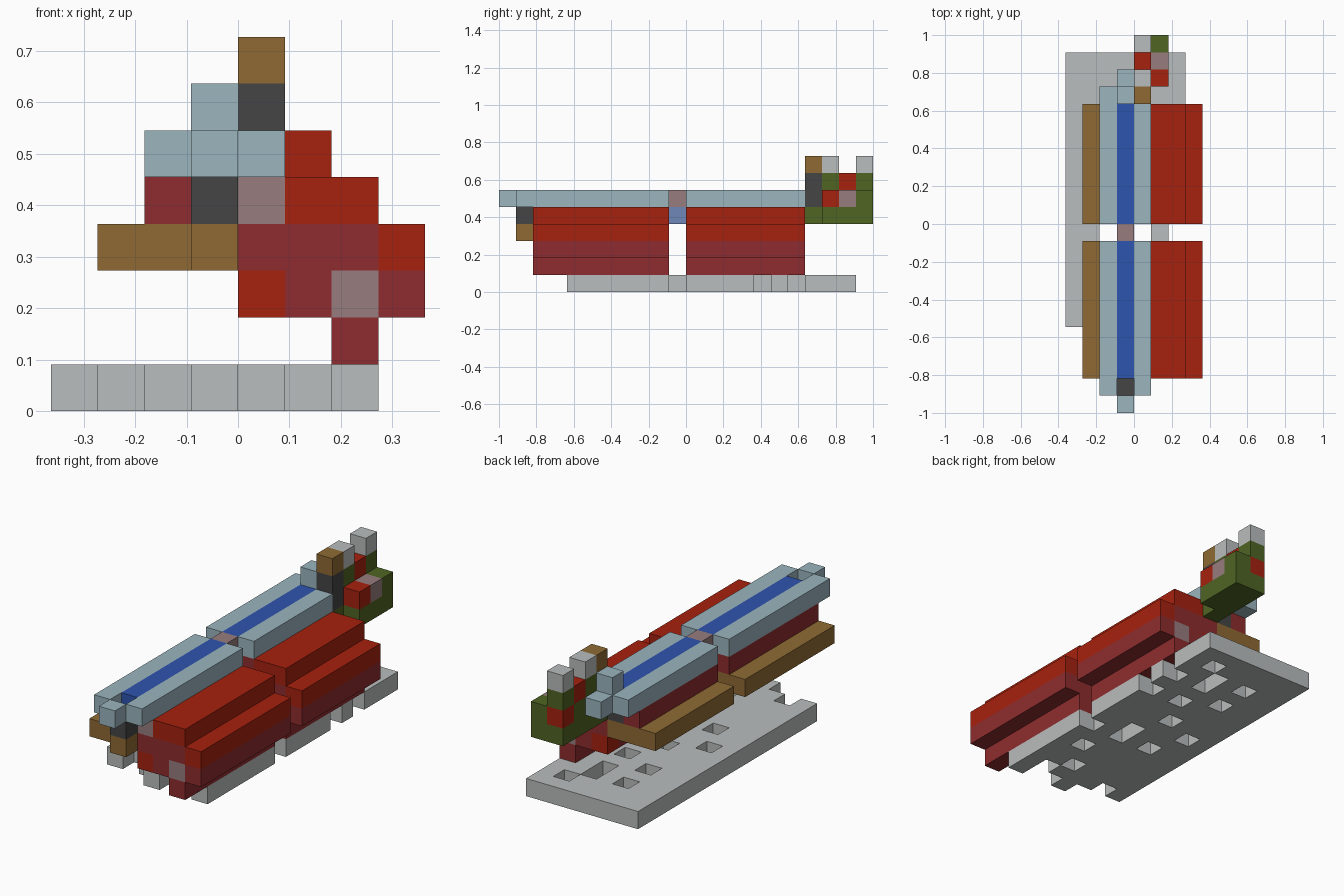
import bpy
import bmesh
from mathutils import Vector

cube = bpy.data.objects.get("Cube")
if cube:
    bpy.data.objects.remove(cube, do_unlink=True)

U = 1 / 11  # edge of one block


def linear(v):
    v /= 255
    return v / 12.92 if v <= 0.04045 else ((v + 0.055) / 1.055) ** 2.4


def material(name, hexcode):
    rgb = [linear(v) for v in bytes.fromhex(hexcode)]
    mat = bpy.data.materials.new(name)
    mat.use_nodes = True
    mat.diffuse_color = (*rgb, 1)
    bsdf = mat.node_tree.nodes["Principled BSDF"]
    bsdf.inputs["Base Color"].default_value = (*rgb, 1)
    bsdf.inputs["Roughness"].default_value = 0.9
    return mat


MATS = {name: material(name, code) for name, code in (
    ("grey", "BABDBD"), ("pale blue", "9BB5BE"), ("blue", "2F55B0"),
    ("red", "A6210E"), ("maroon", "8F2C2E"), ("brown", "8F6A34"),
    ("charcoal", "454545"), ("olive", "506524"), ("dusty pink", "977C7E"),
    ("periwinkle", "7088B8"))}


def fill(cells, colour, cols, rows, layers):
    """Colour the blocks in the given inclusive spans."""
    def span(s):
        return range(s[0], s[1] + 1) if isinstance(s, tuple) else (s,)
    for c in span(cols):
        for r in span(rows):
            for z in span(layers):
                cells[c, r, z] = colour


def build(name, cells):
    """Make one object from blocks, keeping only the outer faces."""
    bm = bmesh.new()
    used = sorted(set(cells.values()))
    for cell, colour in cells.items():
        centre = Vector(cell) + Vector((0.5, 0.5, 0.5))
        for axis in range(3):
            for sign in (-1, 1):
                n = Vector((0, 0, 0))
                n[axis] = sign
                if tuple(int(a + b) for a, b in zip(cell, n)) in cells:
                    continue
                a = Vector((0, 0, 0))
                a[(axis + 1) % 3] = 0.5
                b = n.cross(a)
                ring = (a + b, b - a, -a - b, a - b)
                verts = [bm.verts.new((centre + n / 2 + k - Vector((4, 11, 0))) * U)
                         for k in ring]
                face = bm.faces.new(verts)
                face.material_index = used.index(colour)
    bmesh.ops.remove_doubles(bm, verts=bm.verts, dist=U / 100)
    mesh = bpy.data.meshes.new(name)
    bm.to_mesh(mesh)
    bm.free()
    for colour in used:
        mesh.materials.append(MATS[colour])
    obj = bpy.data.objects.new(name, mesh)
    bpy.context.collection.objects.link(obj)


# Base slab with ragged edges and square holes
base = {}
fill(base, "grey", (0, 6), (4, 20), 0)
gaps = {4: (0, 1, 2, 4, 5), 5: (1, 5), 6: (4,), 8: (5,), 10: (2, 4, 6),
        11: (4,), 12: (1,), 13: (3,), 15: (4, 6), 16: (2,), 17: (4, 6),
        18: (2, 4), 19: (5,)}
for row, cols in gaps.items():
    for col in cols:
        del base[col, row, 0]
build("base_slab", base)

# Two hull halves with the same stepped section
for name, rows in (("front", (2, 9)), ("rear", (11, 17))):
    hull = {}
    fill(hull, "maroon", (2, 6), rows, 4)
    fill(hull, "red", (5, 6), rows, 4)
    fill(hull, "brown", (1, 3), rows, 3)
    fill(hull, "maroon", (4, 6), rows, 3)
    fill(hull, "red", 7, rows, 3)
    fill(hull, "maroon", (4, 7), rows, 2)
    fill(hull, "maroon", 6, rows, 1)
    # Patches on the outer end
    end = rows[0] if name == "front" else rows[1]
    fill(hull, "red", 4, end, 2)
    fill(hull, "dusty pink", 6, end, 2)
    fill(hull, "charcoal", 3, end, 4)
    if name == "front":
        fill(hull, "dusty pink", 4, end, 4)
    build(name + "_hull", hull)

    # Rails on top with a blue strip between them
    deck = {}
    fill(deck, "pale blue", (2, 4), rows, 5)
    fill(deck, "blue", 3, rows, 5)
    if name == "front":
        for col, row in ((2, 1), (4, 1), (3, 0)):
            fill(deck, "pale blue", col, row, 5)
    else:
        fill(deck, "pale blue", (2, 3), 18, 5)
        fill(deck, "pale blue", 3, 19, 5)
        fill(deck, "pale blue", 3, 18, 6)
    build(name + "_deck", deck)

# Joint between the halves
joint = {}
fill(joint, "dusty pink", 3, 10, 5)
fill(joint, "periwinkle", 3, 10, 4)
build("centre_joint", joint)

# Nose post
nose = {}
fill(nose, "charcoal", 3, 1, 4)
fill(nose, "brown", 3, 1, 3)
build("nose_post", nose)

# Tail cluster
tail = {}
fill(tail, "olive", 4, (18, 21), (4, 6))
fill(tail, "olive", 5, (19, 21), (4, 5))
fill(tail, "charcoal", 4, 18, (5, 6))
fill(tail, "brown", 4, 18, 7)
fill(tail, "grey", 4, 19, 7)
fill(tail, "grey", 4, 21, 7)
fill(tail, "red", 4, 20, 6)
fill(tail, "red", 4, 21, 5)
fill(tail, "red", 5, 19, 5)
fill(tail, "dusty pink", 5, 20, 5)
build("tail_cluster", tail)
